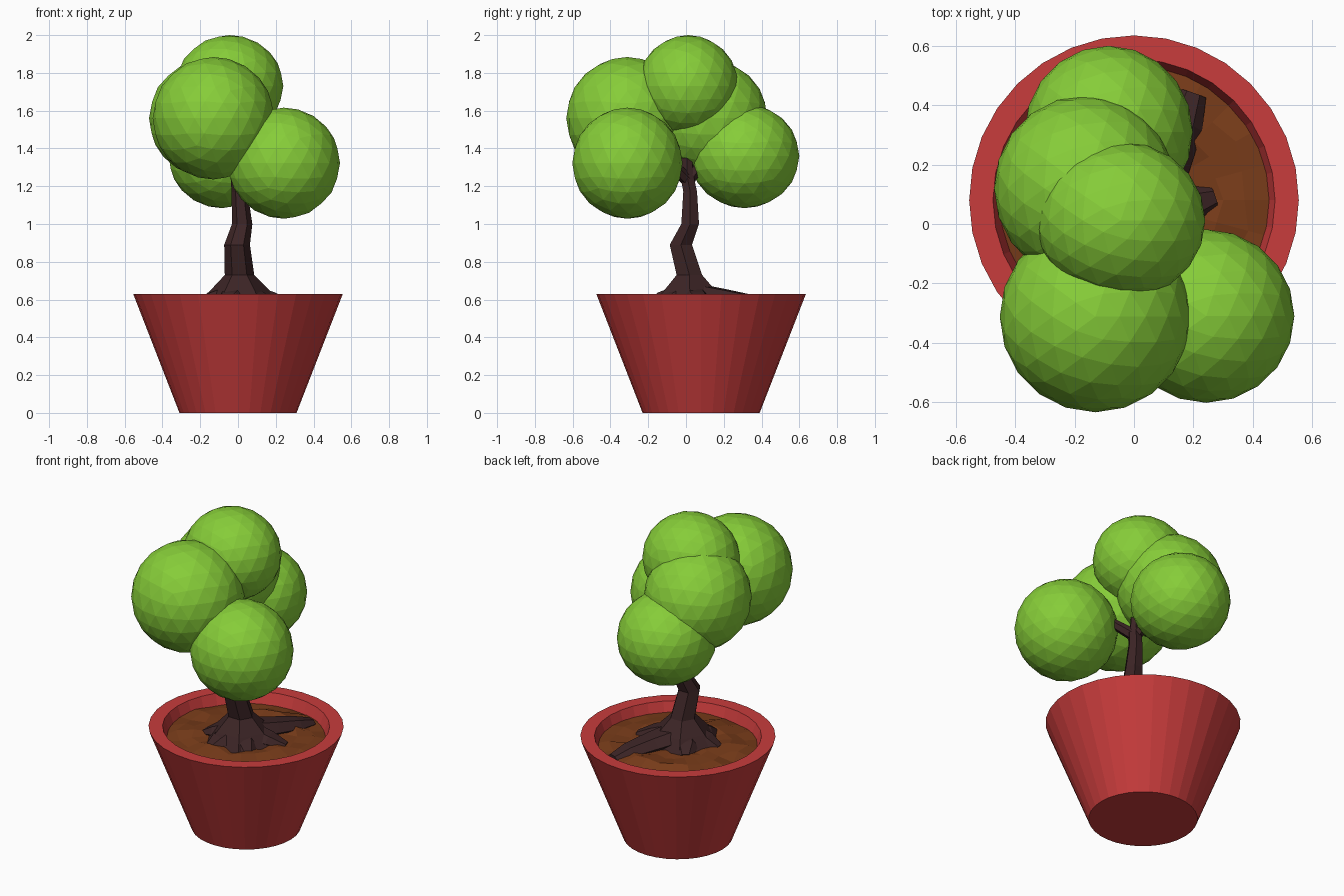
import bpy, bmesh, math, random
from mathutils import Vector

if "Cube" in bpy.data.objects:
    bpy.data.objects.remove(bpy.data.objects["Cube"])

random.seed(4)


def material(name, r, g, b):
    m = bpy.data.materials.new(name)
    m.diffuse_color = (r, g, b, 1)
    m.use_nodes = True
    m.node_tree.nodes["Principled BSDF"].inputs["Base Color"].default_value = m.diffuse_color
    return m


RED = material("red_clay", 0.58, 0.045, 0.045)
SOIL = material("soil_brown", 0.19, 0.045, 0.010)
BARK = material("dark_bark", 0.045, 0.018, 0.019)
LEAF = material("leaf_green", 0.24, 0.61, 0.04)


def finish(bm, name, mat):
    bmesh.ops.recalc_face_normals(bm, faces=bm.faces[:])
    mesh = bpy.data.meshes.new(name)
    bm.to_mesh(mesh)
    bm.free()
    mesh.materials.append(mat)
    ob = bpy.data.objects.new(name, mesh)
    bpy.context.collection.objects.link(ob)
    return ob


def loft(name, rings, mat, cap_start=True, cap_end=True):
    """Skin a list of equal-length point rings."""
    bm = bmesh.new()
    vs = [[bm.verts.new(p) for p in ring] for ring in rings]
    n = len(vs[0])
    for a, b in zip(vs, vs[1:]):
        for i in range(n):
            j = (i + 1) % n
            bm.faces.new((a[i], a[j], b[j], b[i]))
    if cap_start:
        bm.faces.new(vs[0][::-1])
    if cap_end:
        bm.faces.new(vs[-1])
    return finish(bm, name, mat)


def circle(cx, cy, z, r, n, jr=0.0, jz=0.0):
    pts = []
    for i in range(n):
        a = math.tau * i / n
        rr = r + random.uniform(-jr, jr)
        pts.append((cx + rr * math.cos(a), cy + rr * math.sin(a),
                    z + random.uniform(-jz, jz)))
    return pts


def limb(name, path, mat, n=6):
    """Tube through (x, y, z, width radius, height radius) stations."""
    rings = []
    pts = [Vector(p[:3]) for p in path]
    for k, p in enumerate(path):
        d = (pts[min(k + 1, len(pts) - 1)] - pts[max(k - 1, 0)]).normalized()
        side = d.cross(Vector((0, 0, 1))).normalized()
        up = side.cross(d)
        rings.append([pts[k] + side * p[3] * math.cos(math.tau * i / n)
                      + up * p[4] * math.sin(math.tau * i / n) for i in range(n)])
    return loft(name, rings, mat)


# Pot: tapered, hollow at the top
PY = 0.08
loft("pot", [circle(0, PY, z, r, 32) for r, z in
             ((0.31, 0), (0.555, 0.63), (0.475, 0.63), (0.43, 0.50))], RED)

# Soil: uneven concentric rings
loft("soil", [circle(0, PY, z, r, 24, jr, jz) for r, z, jr, jz in
              ((0.46, 0.565, 0, 0.008), (0.38, 0.575, 0.02, 0.015),
               (0.30, 0.59, 0.02, 0.018), (0.20, 0.585, 0.01, 0.01),
               (0.08, 0.585, 0, 0))], SOIL, cap_start=False)

# Trunk: crooked, flared at the foot
loft("trunk", [circle(x, y, z, r, 6) for x, y, z, r in
               ((0.01, 0.02, 0.56, 0.235), (0.01, 0.02, 0.65, 0.155),
                (0.008, 0.018, 0.73, 0.078), (-0.005, -0.027, 0.89, 0.068),
                (0.022, 0.022, 1.00, 0.054), (0.008, 0.022, 1.17, 0.042),
                (0.0, 0.005, 1.26, 0.040))], BARK)

# Roots: one long, the rest short
limb("root_long", [(0.02, 0.05, 0.63, 0.11, 0.06), (0.10, 0.20, 0.605, 0.09, 0.055),
                   (0.165, 0.34, 0.585, 0.07, 0.045), (0.20, 0.44, 0.575, 0.045, 0.02)], BARK)
for i, (x, y) in enumerate(((0.27, 0.09), (0.16, -0.13), (-0.07, -0.19),
                            (-0.215, -0.02), (-0.13, 0.19))):
    limb(f"root_short_{i + 1}", [(0.01, 0.02, 0.66, 0.07, 0.04),
                                 (x * 0.65, y * 0.65, 0.605, 0.075, 0.04),
                                 (x, y, 0.575, 0.04, 0.02)], BARK)

# Branches: reaching into the foliage
for name, tip in (("front_branch", (0.10, -0.11, 1.35)), ("top_branch", (-0.02, 0.0, 1.52)),
                  ("back_branch", (-0.06, 0.12, 1.38))):
    start = Vector((0.0, 0.01, 1.23))
    mid = start.lerp(Vector(tip), 0.5)
    limb(name, [(*start, 0.035, 0.035), (*mid, 0.032, 0.032), (*tip, 0.024, 0.024)], BARK)

# Foliage balls: centre and radii
BALLS = {
    "foliage_top": ((-0.045, 0.012, 1.73), (0.285, 0.266, 0.27)),
    "foliage_front_left": ((-0.13, -0.312, 1.56), (0.322, 0.322, 0.324)),
    "foliage_front_right": ((0.243, -0.31, 1.322), (0.297, 0.292, 0.294)),
    "foliage_back_left": ((-0.165, 0.12, 1.56), (0.306, 0.312, 0.31)),
    "foliage_back": ((-0.085, 0.31, 1.36), (0.283, 0.29, 0.276)),
}
for name, (centre, radii) in BALLS.items():
    bm = bmesh.new()
    bmesh.ops.create_icosphere(bm, subdivisions=3, radius=1)
    ball = finish(bm, name, LEAF)
    ball.location = centre
    ball.scale = radii
